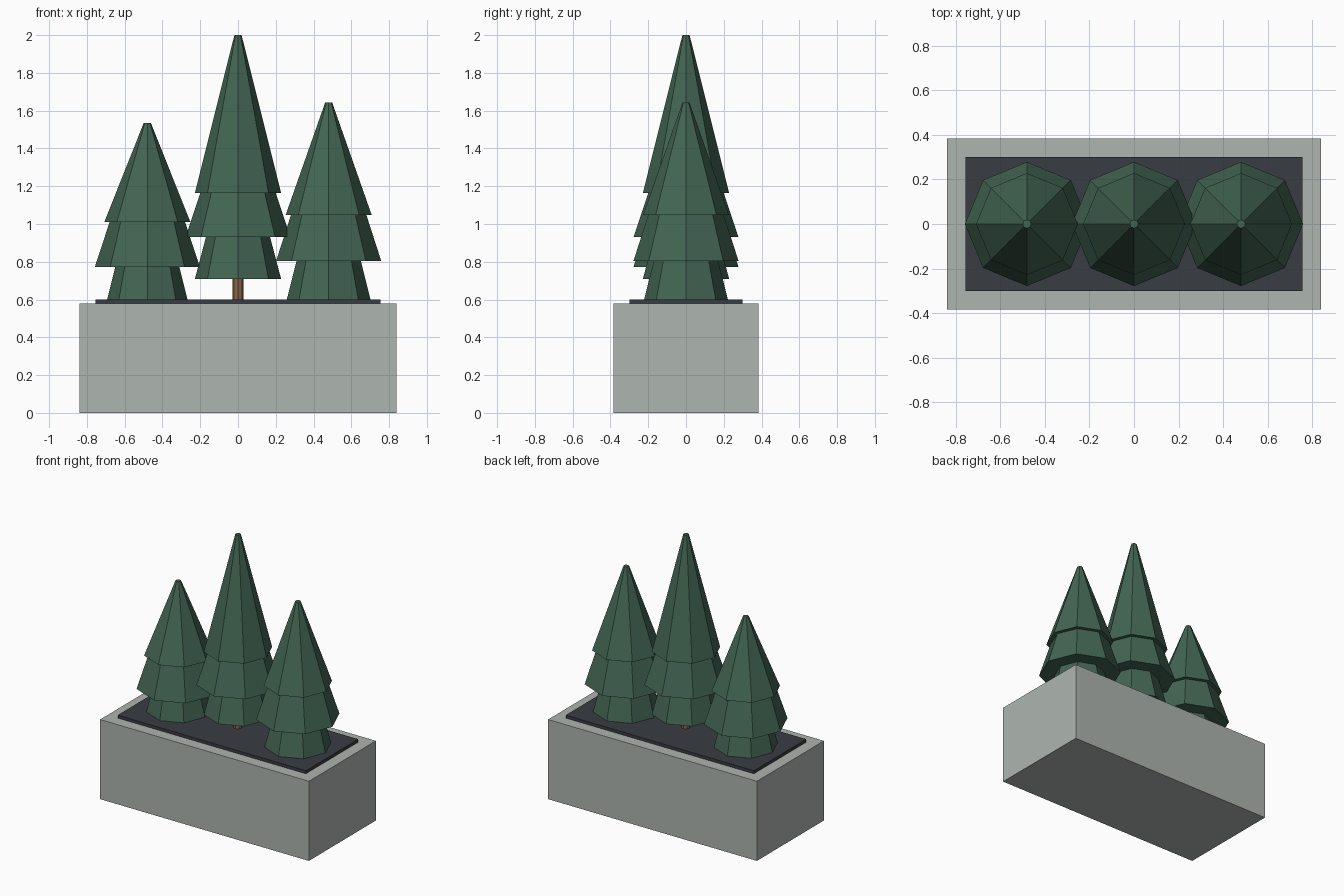
import bpy, bmesh, math

if "Cube" in bpy.data.objects:
    bpy.data.objects.remove(bpy.data.objects["Cube"])


def material(name, rgb):
    m = bpy.data.materials.new(name)
    m.diffuse_color = (*rgb, 1)
    m.use_nodes = True
    m.node_tree.nodes["Principled BSDF"].inputs["Base Color"].default_value = m.diffuse_color
    return m


GREEN = material("needle_green", (0.055, 0.13, 0.085))
BROWN = material("bark_brown", (0.25, 0.13, 0.06))
DARK = material("soil_dark", (0.04, 0.045, 0.055))
STONE = material("stone_grey", (0.42, 0.46, 0.43))


def box(name, half_x, half_y, z0, z1, mat):
    bpy.ops.mesh.primitive_cube_add(size=1, location=(0, 0, (z0 + z1) / 2))
    ob = bpy.context.object
    ob.name = name
    ob.scale = (half_x * 2, half_y * 2, z1 - z0)
    ob.data.materials.append(mat)


def lathe(name, x, profile, mat, sides=8):
    """Closed flat-faced turned shape from (radius, z) points, bottom to top."""
    bm = bmesh.new()
    rings = [[bm.verts.new((r * math.cos(math.tau * i / sides),
                            r * math.sin(math.tau * i / sides), z))
              for i in range(sides)] for r, z in profile]
    for a, b in zip(rings, rings[1:]):
        for i in range(sides):
            j = (i + 1) % sides
            bm.faces.new((a[i], a[j], b[j], b[i]))
    bm.faces.new(rings[0][::-1])
    bm.faces.new(rings[-1])
    me = bpy.data.meshes.new(name)
    bm.to_mesh(me)
    bm.free()
    me.materials.append(mat)
    ob = bpy.data.objects.new(name, me)
    ob.location.x = x
    bpy.context.collection.objects.link(ob)


# Planter and soil bed
box("planter", 0.838, 0.384, 0, 0.578, STONE)
box("soil", 0.755, 0.30, 0.575, 0.60, DARK)

# Three-tiered conifers: x, then tier base heights and tip height
for side, x, low, mid, high, tip in (("left", -0.48, 0.54, 0.772, 1.01, 1.535),
                                     ("middle", 0, 0.71, 0.93, 1.165, 2.0),
                                     ("right", 0.48, 0.575, 0.805, 1.047, 1.642)):
    lathe(side + "_trunk", x, [(0.03, 0.58), (0.027, low + 0.08)], BROWN)
    lathe(side + "_foliage", x,
          [(0.228, low), (0.17, mid), (0.278, mid),
           (0.2, high), (0.228, high), (0.019, tip)], GREEN)
